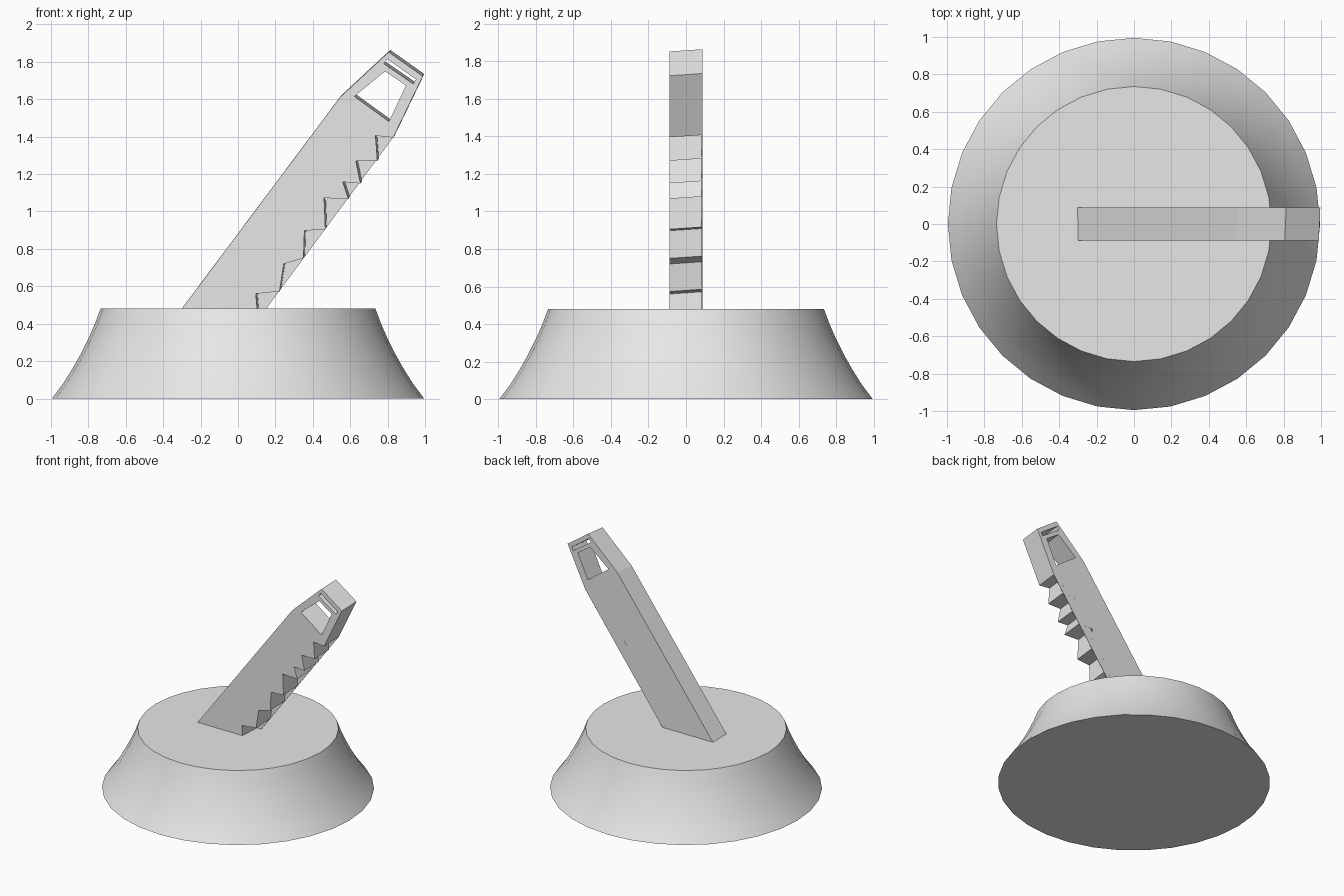
import bpy, bmesh, math
from mathutils import Vector

if "Cube" in bpy.data.objects:
    bpy.data.objects.remove(bpy.data.objects["Cube"], do_unlink=True)

grey = bpy.data.materials.new("light_grey")
grey.use_nodes = True
grey.diffuse_color = (0.8, 0.8, 0.8, 1)
grey.node_tree.nodes["Principled BSDF"].inputs["Base Color"].default_value = (0.8, 0.8, 0.8, 1)


def finish(name, bm):
    bmesh.ops.recalc_face_normals(bm, faces=bm.faces)
    mesh = bpy.data.meshes.new(name)
    bm.to_mesh(mesh)
    bm.free()
    mesh.materials.append(grey)
    obj = bpy.data.objects.new(name, mesh)
    bpy.context.collection.objects.link(obj)
    return obj


def extrude_outlines(name, loops, y, offset):
    """Fill outlines (later loops become holes) in the xz plane and extrude."""
    bm = bmesh.new()
    for loop in loops:
        vs = [bm.verts.new((x, y, z)) for x, z in loop]
        for a, b in zip(vs, vs[1:] + vs[:1]):
            bm.edges.new((a, b))
    bmesh.ops.triangle_fill(bm, edges=bm.edges[:], use_beauty=True, normal=(0, -1, 0))
    new = bmesh.ops.extrude_face_region(bm, geom=bm.faces[:], use_keep_orig=True)["geom"]
    bmesh.ops.translate(bm, vec=offset, verts=[v for v in new if isinstance(v, bmesh.types.BMVert)])
    return finish(name, bm)


# Flared round base
SIDES = 32
profile = [(0.995, 0), (0.935, 0.08), (0.885, 0.16), (0.84, 0.24),
           (0.80, 0.32), (0.765, 0.40), (0.735, 0.48)]
bm = bmesh.new()
rings = []
for r, z in profile:
    angles = [2 * math.pi * i / SIDES for i in range(SIDES)]
    rings.append([bm.verts.new((r * math.cos(a), r * math.sin(a), z)) for a in angles])
for low, high in zip(rings, rings[1:]):
    for i in range(SIDES):
        j = (i + 1) % SIDES
        bm.faces.new((low[i], low[j], high[j], high[i]))
bm.faces.new(rings[0][::-1])
bm.faces.new(rings[-1])
base = finish("base", bm)
bpy.context.view_layer.objects.active = base
base.select_set(True)
bpy.ops.object.shade_smooth_by_angle(angle=math.radians(35))

# Leaning blade: head, toothed lower edge, two cut-out holes
head = [(0.545, 1.61), (0.806, 1.852), (0.988, 1.723)]
teeth = [(0.83, 1.395), (0.735, 1.405), (0.745, 1.27), (0.63, 1.27),
         (0.655, 1.15), (0.56, 1.158), (0.59, 1.067), (0.46, 1.072),
         (0.467, 0.905), (0.355, 0.897), (0.35, 0.75), (0.245, 0.72),
         (0.222, 0.573), (0.095, 0.56), (0.105, 0.44)]
heel = [(-0.33, 0.44)]
window = [(0.622, 1.615), (0.786, 1.749), (0.898, 1.674), (0.807, 1.481)]
slot = [(0.781, 1.789), (0.798, 1.815), (0.952, 1.706), (0.937, 1.682)]
tilt = Vector((0.008, 0.174, 0.012))
extrude_outlines("blade", [head + teeth + heel, window, slot], -0.087, tilt)

# Thin sheet closing the notches along the rear face
web = [teeth[0], teeth[1], teeth[-2], (0.08, 0.44), (0.122, 0.44)]
shifted = [(x + tilt.x, z + tilt.z) for x, z in web]
extrude_outlines("rear_web", [shifted], 0.0835, Vector((0, 0.0032, 0)))
